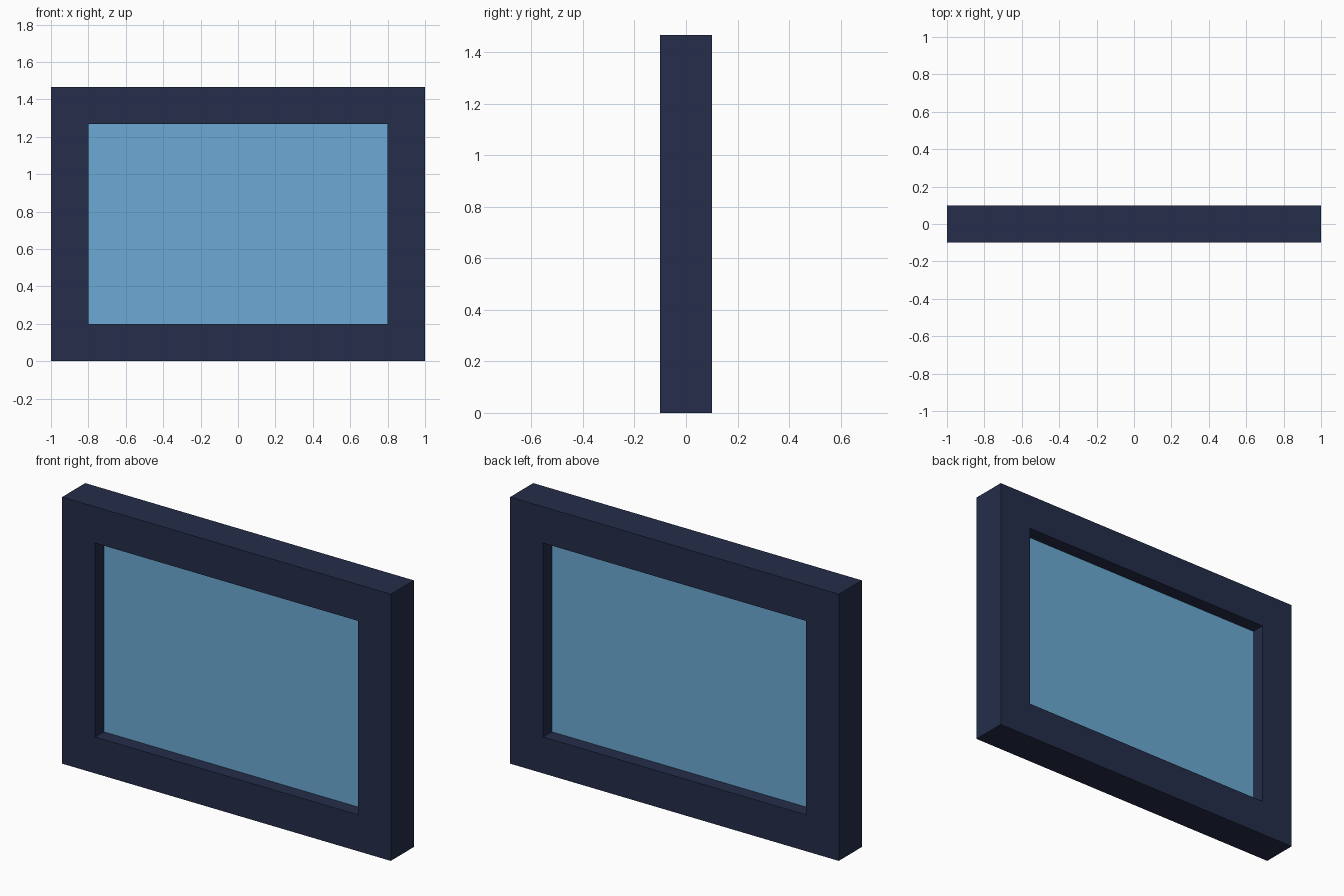
import bpy, bmesh

if "Cube" in bpy.data.objects:
    bpy.data.objects.remove(bpy.data.objects["Cube"])

W, H, D, B = 1.0, 1.467, 0.1, 0.2   # half width, height, half depth, border
GLASS = 0.024                       # half thickness of pane


def material(name, color):
    m = bpy.data.materials.new(name)
    m.diffuse_color = color
    m.use_nodes = True
    m.node_tree.nodes["Principled BSDF"].inputs["Base Color"].default_value = m.diffuse_color
    return m


def add_object(name, bm, mat):
    bmesh.ops.recalc_face_normals(bm, faces=bm.faces)
    mesh = bpy.data.meshes.new(name)
    bm.to_mesh(mesh)
    bm.free()
    mesh.materials.append(mat)
    obj = bpy.data.objects.new(name, mesh)
    bpy.context.collection.objects.link(obj)
    return obj


def rectangle(bm, inset, y):
    x, z0, z1 = W - inset, inset, H - inset
    return [bm.verts.new((px, y, pz)) for px, pz in
            ((-x, z0), (x, z0), (x, z1), (-x, z1))]


def bridge(bm, a, b):
    for i in range(4):
        j = (i + 1) % 4
        bm.faces.new((a[i], a[j], b[j], b[i]))


# Window frame: rectangular loops joined into a closed ring
bm = bmesh.new()
loops = [rectangle(bm, inset, y) for inset, y in ((0, -D), (0, D), (B, D), (B, -D))]
for i in range(4):
    bridge(bm, loops[i], loops[(i + 1) % 4])
add_object("window_frame", bm, material("dark_blue", (0.018, 0.027, 0.069, 1)))

# Glass pane: thin box filling the opening
bm = bmesh.new()
front, back = rectangle(bm, B, -GLASS), rectangle(bm, B, GLASS)
bridge(bm, front, back)
bm.faces.new(front)
bm.faces.new(back)
add_object("glass_pane", bm, material("light_blue", (0.147, 0.402, 0.658, 1)))
